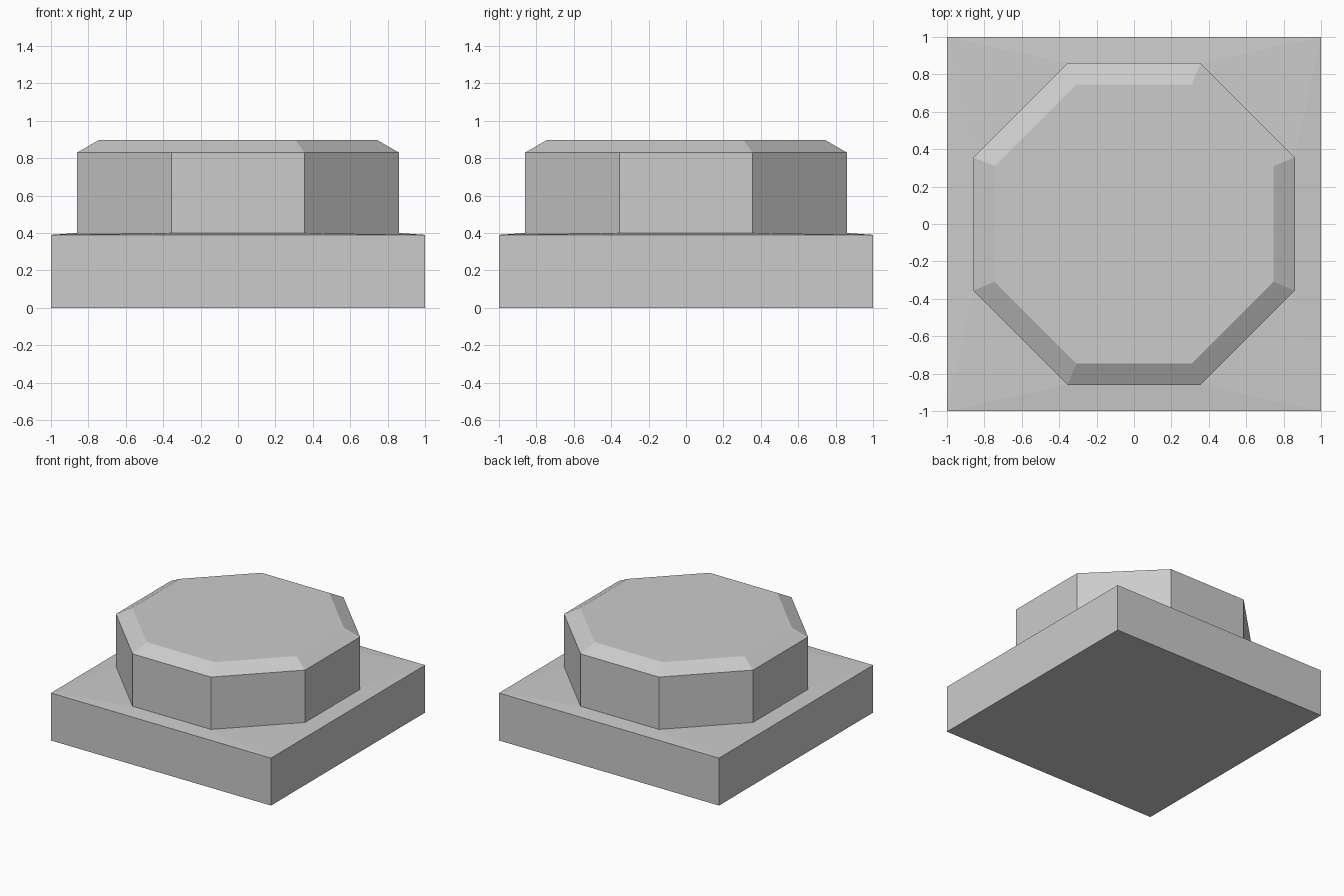
import bpy, bmesh, math

cube = bpy.data.objects.get("Cube")
if cube:
    bpy.data.objects.remove(cube, do_unlink=True)

# Single grey finish
grey = bpy.data.materials.new("plain grey")
grey.use_nodes = True
colour = (0.6, 0.6, 0.6, 1)
grey.diffuse_color = colour
grey.node_tree.nodes["Principled BSDF"].inputs["Base Color"].default_value = colour


def ring(bm, sides, apothem, z):
    """Regular polygon with flats facing the axes, counter-clockwise."""
    radius = apothem / math.cos(math.pi / sides)
    angles = [(i + 0.5) * math.tau / sides for i in range(sides)]
    return [bm.verts.new((radius * math.cos(a), radius * math.sin(a), z)) for a in angles]


def bridge(bm, low, high):
    n = len(low)
    for i in range(n):
        j = (i + 1) % n
        bm.faces.new((low[i], low[j], high[j], high[i]))


def finish(bm, name):
    bmesh.ops.recalc_face_normals(bm, faces=bm.faces)
    mesh = bpy.data.meshes.new(name)
    bm.to_mesh(mesh)
    bm.free()
    mesh.materials.append(grey)
    obj = bpy.data.objects.new(name, mesh)
    bpy.context.collection.objects.link(obj)


PLATE_TOP, CAP_BASE, CAP_WIDTH = 0.39, 0.4, 0.86

# Square plate, its top rising slightly to an octagonal seat
bm = bmesh.new()
bottom = ring(bm, 4, 1, 0)
corners = ring(bm, 4, 1, PLATE_TOP)
seat = ring(bm, 8, CAP_WIDTH, CAP_BASE)
bm.faces.new(bottom[::-1])
bridge(bm, bottom, corners)
for i in range(4):
    a, b, c = seat[2 * i], seat[2 * i + 1], seat[(2 * i + 2) % 8]
    bm.faces.new((corners[i], b, a))
    bm.faces.new((corners[i], corners[(i + 1) % 4], c, b))
bm.faces.new(seat)
finish(bm, "base_plate")

# Octagonal cap with a chamfered rim, sunk a little into the plate
bm = bmesh.new()
rings = [ring(bm, 8, w, z) for w, z in
         ((CAP_WIDTH, PLATE_TOP), (CAP_WIDTH, 0.83), (0.745, 0.896))]
for low, high in zip(rings, rings[1:]):
    bridge(bm, low, high)
bm.faces.new(rings[0][::-1])
bm.faces.new(rings[-1])
finish(bm, "octagonal_cap")
